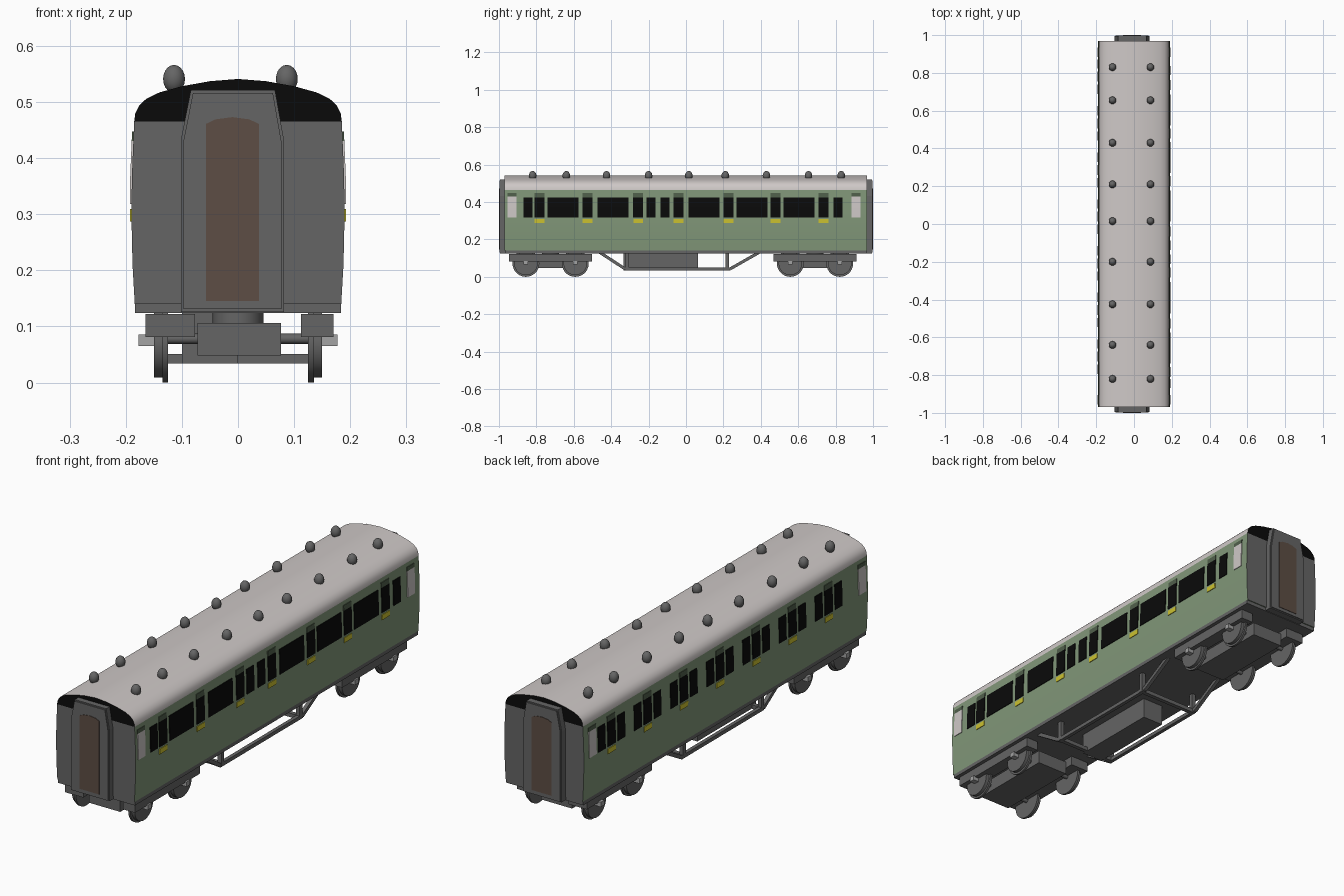
import bpy, bmesh, math
from mathutils import Matrix

if "Cube" in bpy.data.objects:
    bpy.data.objects.remove(bpy.data.objects["Cube"])


def mat(name, r, g, b):
    m = bpy.data.materials.new(name)
    m.diffuse_color = (r, g, b, 1)
    m.use_nodes = True
    m.node_tree.nodes["Principled BSDF"].inputs["Base Color"].default_value = m.diffuse_color
    return m


GREEN = mat("body green", 0.22, 0.31, 0.19)
DARK_GREEN = mat("dark green", 0.08, 0.115, 0.07)
PALE = mat("pale roof grey", 0.62, 0.58, 0.57)
GREY = mat("dark grey", 0.13, 0.13, 0.13)
LIGHT = mat("light grey", 0.37, 0.37, 0.37)
BLACK = mat("black", 0.003, 0.003, 0.003)
YELLOW = mat("yellow", 0.60, 0.54, 0.03)
BROWN = mat("door brown", 0.11, 0.075, 0.058)

parts = {}  # name -> (bmesh, materials)


def part(name, *mats):
    if name not in parts:
        parts[name] = (bmesh.new(), mats)
    return parts[name][0]


def prism(name, m, pts, a, b, axis="y"):
    """Extrude a profile: (x, z) points along y, or (y, z) points along x."""
    bm = part(name, m)
    put = (lambda p, t: (p[0], t, p[1])) if axis == "y" else (lambda p, t: (t, p[0], p[1]))
    lo = [bm.verts.new(put(p, a)) for p in pts]
    hi = [bm.verts.new(put(p, b)) for p in pts]
    n = len(pts)
    faces = [bm.faces.new(lo), bm.faces.new(hi[::-1])]
    faces += [bm.faces.new((lo[i], hi[i], hi[(i + 1) % n], lo[(i + 1) % n])) for i in range(n)]
    bmesh.ops.recalc_face_normals(bm, faces=faces)


def box(name, m, x0, x1, y0, y1, z0, z1):
    prism(name, m, [(x0, z0), (x1, z0), (x1, z1), (x0, z1)], y0, y1)


def disc(name, m, x, y, z, r, depth, segs=28):
    bmesh.ops.create_cone(part(name, m), cap_ends=True, segments=segs, radius1=r, radius2=r, depth=depth,
                          matrix=Matrix.Translation((x, y, z)) @ Matrix.Rotation(math.pi / 2, 4, "Y"))


def bar(name, p, q, x, t=0.016):
    """Square bar between two (y, z) points at a given x."""
    dy, dz = q[0] - p[0], q[1] - p[1]
    l = math.hypot(dy, dz)
    ny, nz = -dz / l * t / 2, dy / l * t / 2
    prism(name, GREY, [(p[0] + ny, p[1] + nz), (q[0] + ny, q[1] + nz),
                       (q[0] - ny, q[1] - nz), (p[0] - ny, p[1] - nz)], x - t / 2, x + t / 2, "x")


# Body shell and roof, with grey and black ends
Y0, Y1 = -0.97, 0.968
SIDE = [(0.184, 0.14), (0.188, 0.21), (0.19, 0.30), (0.189, 0.37), (0.185, 0.465)]
ROOF = [(0.185, 0.465), (0.183, 0.48), (0.176, 0.494), (0.163, 0.506), (0.14, 0.517),
        (0.10, 0.528), (0.05, 0.537), (0, 0.541)]


def mirrored(p):
    return p + [(-x, z) for x, z in reversed(p) if x > 0]


part("body", GREEN, GREY)
prism("body", GREEN, mirrored(SIDE), Y0, Y1)
part("roof", PALE, BLACK)
prism("roof", PALE, mirrored(ROOF), Y0, Y1)
for name in ("body", "roof"):
    bm = parts[name][0]
    bm.normal_update()
    for f in bm.faces:
        f.material_index = int(abs(f.normal.y) > 0.9)
box("underframe", GREY, -0.184, 0.184, -0.966, 0.964, 0.124, 0.142)


# Windows and door details follow the curved side
def side_x(z):
    for (xa, za), (xb, zb) in zip(SIDE, SIDE[1:]):
        if z <= zb:
            return xa + (xb - xa) * (z - za) / (zb - za)


def plate(name, m, s, yc, w, z0, z1, t=0.003):
    zs = [z0, z1] if not z0 < 0.37 < z1 else [z0, 0.37, z1]
    pts = [(s * (side_x(z) + t), z) for z in zs] + [(s * (side_x(z) - t), z) for z in reversed(zs)]
    prism(name, m, pts, yc - w / 2, yc + w / 2)


def window(s, yc, w=0.049):
    plate("windows", BLACK, s, yc, w, 0.318, 0.425)


def door(s, yc):
    window(s, yc, 0.053)
    plate("door_vents", DARK_GREEN, s, yc, 0.053, 0.425, 0.447)
    plate("door_labels", YELLOW, s, yc, 0.052, 0.287, 0.309)


for yc in (-0.783, -0.527, -0.256, -0.04, 0.227, 0.478, 0.735):
    door(1, yc)
for yc in (-0.845, -0.187, -0.112, 0.813):
    window(1, yc)
for yc in (-0.657, -0.39, 0.096, 0.352, 0.604):
    window(1, yc, 0.165)
for i in range(7):
    yc = 0.78 - 0.247 * i
    door(-1, yc)
    window(-1, yc - 0.067)
    window(-1, yc + 0.067)
for s in (-1, 1):
    for yc in (-0.93, 0.909):
        plate("end_windows", PALE, s, yc, 0.05, 0.318, 0.43)
        plate("door_vents", DARK_GREEN, s, yc, 0.05, 0.43, 0.447)

# End gangways with doors
GANG = [(-0.102, 0.126), (0.082, 0.126), (0.082, 0.432), (0.066, 0.521), (-0.084, 0.521), (-0.102, 0.432)]
INNER = [(-0.01 + (x + 0.01) * 0.95, 0.32 + (z - 0.32) * 0.975) for x, z in GANG]
DOOR = [(-0.057, 0.145), (0.037, 0.145), (0.037, 0.461), (0.02, 0.469), (-0.01, 0.473),
        (-0.04, 0.469), (-0.057, 0.461)]
for s in (-1, 1):
    prism("gangways", GREY, GANG, s * 0.96, s * 0.994)
    prism("gangway_faces", GREY, INNER, s * 0.99, s * 0.998)
    prism("gangway_doors", BROWN, DOOR, s * 0.995, s * 1.0)

# Roof ventilators
for y in (0.83, 0.655, 0.43, 0.21, 0.015, -0.20, -0.425, -0.64, -0.82):
    for x in (-0.114, 0.087):
        bmesh.ops.create_uvsphere(part("roof_ventilators", GREY), u_segments=14, v_segments=10, radius=1,
                                  matrix=Matrix.Translation((x, y, 0.541)) @ Matrix.Diagonal((0.02, 0.02, 0.025, 1)))

# Bogies: frames, bolster, pivot, wheels, axles, axle boxes
for yc, half in ((-0.724, 0.222), (0.69, 0.222)):
    box("bogie_frames", GREY, -0.165, -0.077, yc - half, yc + half, 0.081, 0.122)
    box("bogie_frames", GREY, 0.112, 0.17, yc - half, yc + half, 0.081, 0.122)
    box("bogie_bolsters", GREY, -0.072, 0.077, yc - 0.19, yc + 0.19, 0.048, 0.106)
    bmesh.ops.create_cone(part("bogie_pivots", GREY), cap_ends=True, segments=20, radius1=0.045, radius2=0.045,
                          depth=0.03, matrix=Matrix.Translation((0, yc, 0.115)))
    for y in (yc - 0.132, yc + 0.132):
        disc("axles", GREY, 0, y, 0.078, 0.009, 0.26, 12)
        for s in (-1, 1):
            disc("wheel_flanges", GREY, s * 0.13, y, 0.072, 0.072, 0.01)
            disc("wheels", GREY, s * 0.14, y, 0.072, 0.063, 0.02)
            box("axle_boxes", LIGHT, *sorted((s * 0.146, s * 0.177)), y - 0.012, y + 0.012, 0.065, 0.086)

# Equipment box and truss rods under the floor
box("equipment_box", GREY, -0.10, 0.0, -0.335, 0.065, 0.034, 0.13)
for x in (-0.138, 0.138):
    path = [(-0.46, 0.13), (-0.325, 0.042), (0.235, 0.042), (0.39, 0.13)]
    for p, q in zip(path, path[1:]):
        bar("truss_rods", p, q, x)
    for y in (-0.315, 0.22):
        bar("truss_posts", (y, 0.035), (y, 0.13), x, 0.018)
for y in (-0.315, 0.22):
    box("truss_crossbars", GREY, -0.14, 0.14, y - 0.009, y + 0.009, 0.034, 0.051)

# Make the objects
for name, (bm, mats) in parts.items():
    me = bpy.data.meshes.new(name)
    bm.to_mesh(me)
    bm.free()
    for m in mats:
        me.materials.append(m)
    ob = bpy.data.objects.new(name, me)
    bpy.context.collection.objects.link(ob)
    if name in ("body", "roof", "roof_ventilators", "wheels", "wheel_flanges", "axles", "bogie_pivots"):
        bpy.ops.object.select_all(action="DESELECT")
        ob.select_set(True)
        bpy.context.view_layer.objects.active = ob
        bpy.ops.object.shade_smooth_by_angle(angle=math.radians(35))
